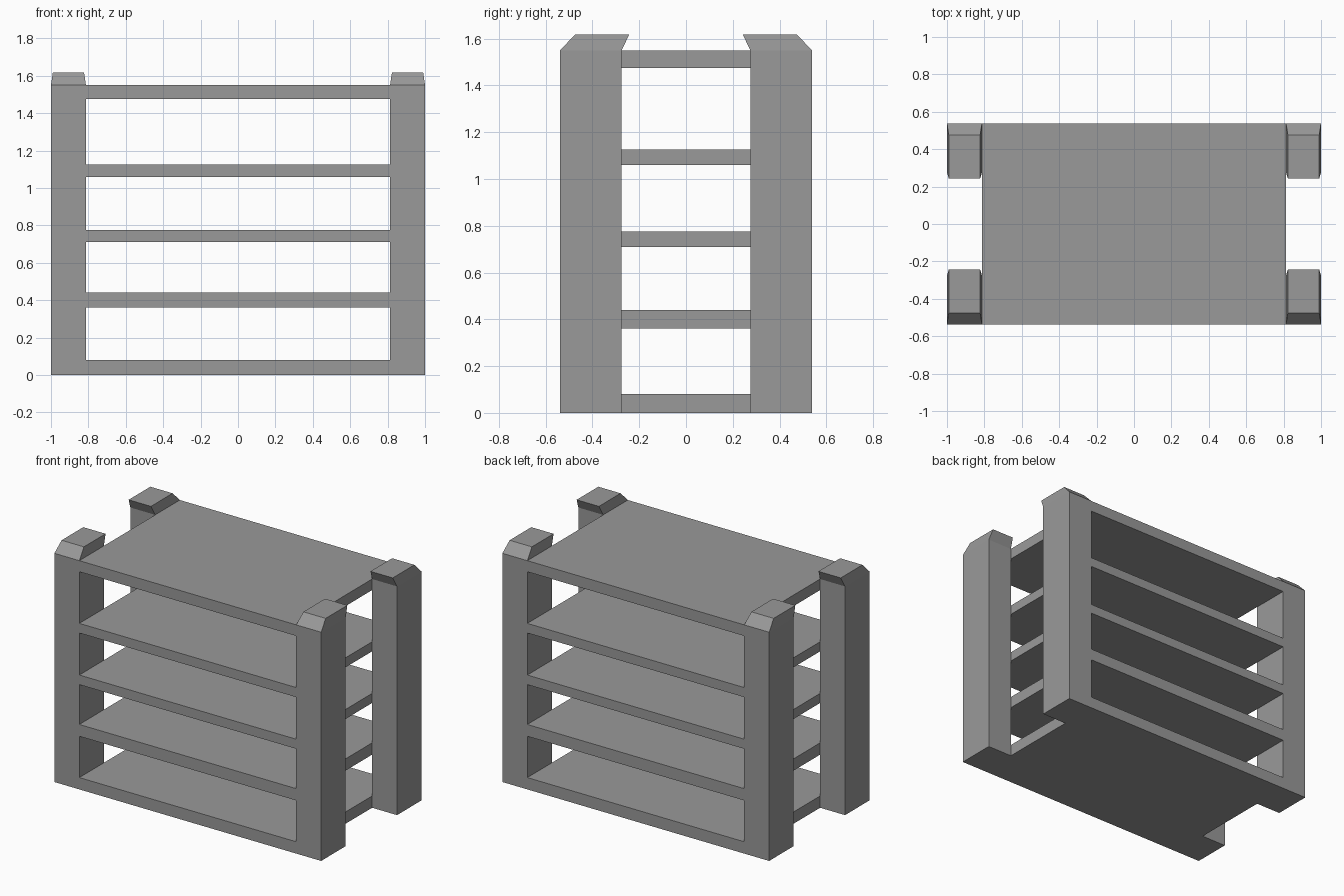
import bpy
import bmesh

cube = bpy.data.objects.get("Cube")
if cube:
    bpy.data.objects.remove(cube, do_unlink=True)

grey = bpy.data.materials.new("plain_grey")
grey.use_nodes = True
colour = (0.32, 0.32, 0.32, 1)
grey.diffuse_color = colour
grey.node_tree.nodes["Principled BSDF"].inputs["Base Color"].default_value = colour


def rect(x0, x1, y0, y1, z):
    return [(x0, y0, z), (x1, y0, z), (x1, y1, z), (x0, y1, z)]


def loft(name, rings):
    """Closed solid skinned through a stack of four-point rings."""
    bm = bmesh.new()
    loops = [[bm.verts.new(p) for p in ring] for ring in rings]
    bm.faces.new(loops[0])
    bm.faces.new(loops[-1])
    for low, high in zip(loops, loops[1:]):
        for i in range(4):
            j = (i + 1) % 4
            bm.faces.new((low[i], low[j], high[j], high[i]))
    bmesh.ops.recalc_face_normals(bm, faces=bm.faces)
    mesh = bpy.data.meshes.new(name)
    bm.to_mesh(mesh)
    bm.free()
    mesh.materials.append(grey)
    obj = bpy.data.objects.new(name, mesh)
    bpy.context.collection.objects.link(obj)
    return obj


X_IN, X_OUT, Y_IN, Y_OUT = 0.813, 1.0, 0.275, 0.538

# Shelves spanning between the posts
levels = [(0, 0.08), (0.36, 0.44), (0.71, 0.775), (1.06, 1.125), (1.475, 1.55)]
for n, (bottom, top) in enumerate(levels, 1):
    loft(f"shelf_{n}", [rect(-X_IN, X_IN, -Y_OUT, Y_OUT, z) for z in (bottom, top)])

# Corner posts with bevelled caps that overhang inwards
for x_name, sx in (("left", 1), ("right", -1)):
    for y_name, sy in (("front", -1), ("back", 1)):
        def ring(x0, x1, y0, y1, z):
            return rect(sx * x0, sx * x1, sy * y0, sy * y1, z)
        loft(f"{y_name}_{x_name}_post", [
            ring(X_IN, X_OUT, Y_IN, Y_OUT, 0),
            ring(X_IN, X_OUT, Y_IN, Y_OUT, 1.55),
            ring(X_IN + 0.01, X_OUT - 0.01, 0.243, 0.475, 1.617)])
